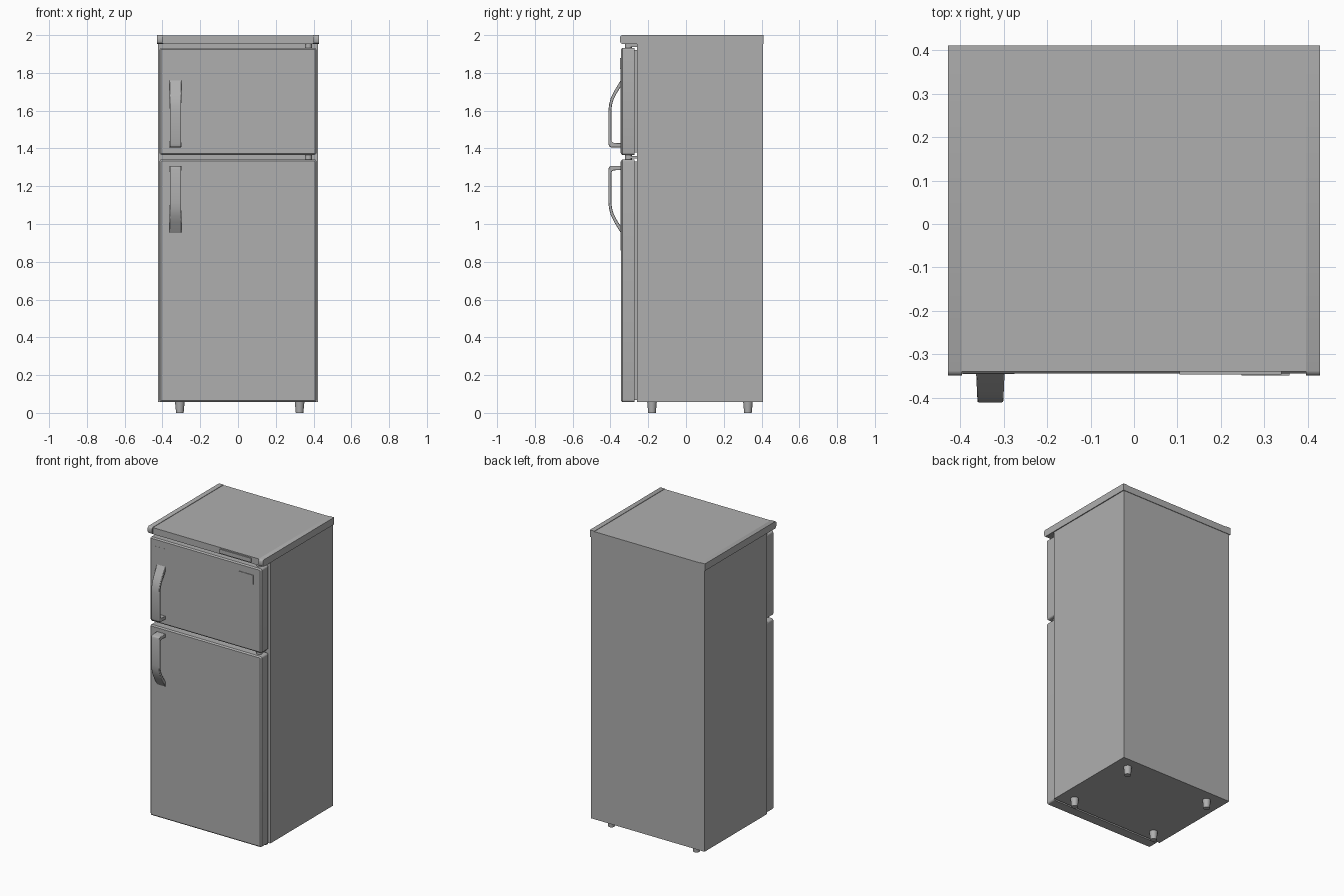
import bpy, bmesh, math

if "Cube" in bpy.data.objects:
    bpy.data.objects.remove(bpy.data.objects["Cube"])

grey = bpy.data.materials.new("mid_grey")
grey.diffuse_color = (.43, .43, .43, 1)
grey.use_nodes = True
grey.node_tree.nodes["Principled BSDF"].inputs["Base Color"].default_value = grey.diffuse_color

def finish(name, bm, bevel=0.0, seg=3, angle=40):
    bmesh.ops.recalc_face_normals(bm, faces=bm.faces)
    me = bpy.data.meshes.new(name)
    bm.to_mesh(me)
    bm.free()
    me.materials.append(grey)
    ob = bpy.data.objects.new(name, me)
    bpy.context.collection.objects.link(ob)
    if bevel:
        m = ob.modifiers.new("bevel", 'BEVEL')
        m.width, m.segments = bevel, seg
        m.limit_method, m.angle_limit = 'ANGLE', math.radians(30)
    bpy.ops.object.select_all(action='DESELECT')
    ob.select_set(True)
    bpy.context.view_layer.objects.active = ob
    bpy.ops.object.shade_smooth_by_angle(angle=math.radians(angle))
    return ob

def box_bm(x0, x1, y0, y1, z0, z1):
    bm = bmesh.new()
    bmesh.ops.create_cube(bm, size=1)
    for v in bm.verts:
        v.co = (x0 + (v.co.x + .5) * (x1 - x0), y0 + (v.co.y + .5) * (y1 - y0),
                z0 + (v.co.z + .5) * (z1 - z0))
    return bm

def box(name, *dims):
    return finish(name, box_bm(*dims))

def cone(name, x, y, z0, z1, r0, r1, n=20):
    bm = bmesh.new()
    bmesh.ops.create_cone(bm, cap_ends=True, segments=n, radius1=r0, radius2=r1, depth=z1 - z0)
    bmesh.ops.translate(bm, verts=bm.verts, vec=(x, y, (z0 + z1) / 2))
    return finish(name, bm)

def profile(name, pts, x0, x1, bevel=0.0, taper=None):
    """Extrude a (y, z) outline along x."""
    bm = bmesh.new()
    f = bm.faces.new([bm.verts.new((x0, y, z)) for y, z in pts])
    r = bmesh.ops.extrude_face_region(bm, geom=[f])
    for v in r['geom']:
        if isinstance(v, bmesh.types.BMVert):
            v.co.x = x1
    if taper:
        c = (x0 + x1) / 2
        for v in bm.verts:
            v.co.x = c + (v.co.x - c) * taper(v.co.y)
    return finish(name, bm, bevel, 2)

# cabinet
box("cabinet", -.423, .423, -.26, .407, .057, 1.97)

# doors with rounded corners and a crisp chamfered front edge, plus inset seals
def door(name, z0, z1):
    bm = box_bm(-.415, .415, -.345, -.272, z0, z1)
    es = [e for e in bm.edges if abs(e.verts[0].co.y - e.verts[1].co.y) > .01]
    bmesh.ops.bevel(bm, geom=es, offset=.012, segments=4, profile=.5, affect='EDGES')
    es = [e for e in bm.edges if all(v.co.y < -.34 for v in e.verts)]
    bmesh.ops.bevel(bm, geom=es, offset=.008, segments=1, affect='EDGES')
    finish(name, bm)
    box(name + "_seal", -.40, .40, -.275, -.255, z0 + .012, z1 - .012)

door("freezer_door", 1.366, 1.933)
door("fridge_door", .057, 1.342)

# handles: the lower one is the upper one mirrored in z
handle = [(-.340, 1.770), (-.380, 1.704), (-.398, 1.668), (-.407, 1.635), (-.411, 1.60),
          (-.411, 1.425), (-.407, 1.411), (-.396, 1.406), (-.340, 1.406),
          (-.340, 1.428), (-.385, 1.430), (-.393, 1.436), (-.395, 1.445),
          (-.395, 1.60), (-.392, 1.63), (-.384, 1.658), (-.368, 1.690), (-.340, 1.735)]
MID = 1.357
for name, flip in (("freezer_handle", False), ("fridge_handle", True)):
    pts = [(y, 2 * MID - z if flip else z) for y, z in handle]
    profile(name, pts, -.364, -.298, .003, taper=lambda y: 1 - .10 * (-.34 - y) / .07)

# very thin plates behind the handles
box("freezer_handle_plate", -.395, -.275, -.3456, -.34, 1.376, 1.88)
box("fridge_handle_plate", -.395, -.275, -.3456, -.34, .86, 1.332)

# top board and its rounded side rails
box("top_board", -.397, .397, -.34, .411, 1.953, 1.997)
rail = [(.411, 1.953), (.411, 2.0), (-.338, 2.0), (-.345, 1.997), (-.349, 1.99),
        (-.349, 1.966), (-.345, 1.957), (-.336, 1.953)]
for side, s in (("left", -1), ("right", 1)):
    profile(side + "_top_rail", rail, s * .396, s * .429)

# blank trim plates
box("top_trim_plate", .105, .34, -.347, -.335, 1.961, 1.989)
box("door_badge_plate", .248, .358, -.349, -.34, 1.82, 1.88)

# door hinges on the right
for name, z0, z1 in (("top_hinge", 1.925, 1.96), ("middle_hinge", 1.335, 1.372)):
    cone(name + "_pin", .373, -.305, z0, z1, .018, .018)
box("middle_hinge_arm", .355, .391, -.305, -.255, 1.348, 1.360)
box("top_hinge_arm", .355, .391, -.305, -.255, 1.938, 1.952)

# tapered feet
for sx, x in (("left", -.308), ("right", .326)):
    for sy, y in (("front", -.18), ("back", .328)):
        cone(f"{sy}_{sx}_foot", x, y, 0, .064, .020, .026)
